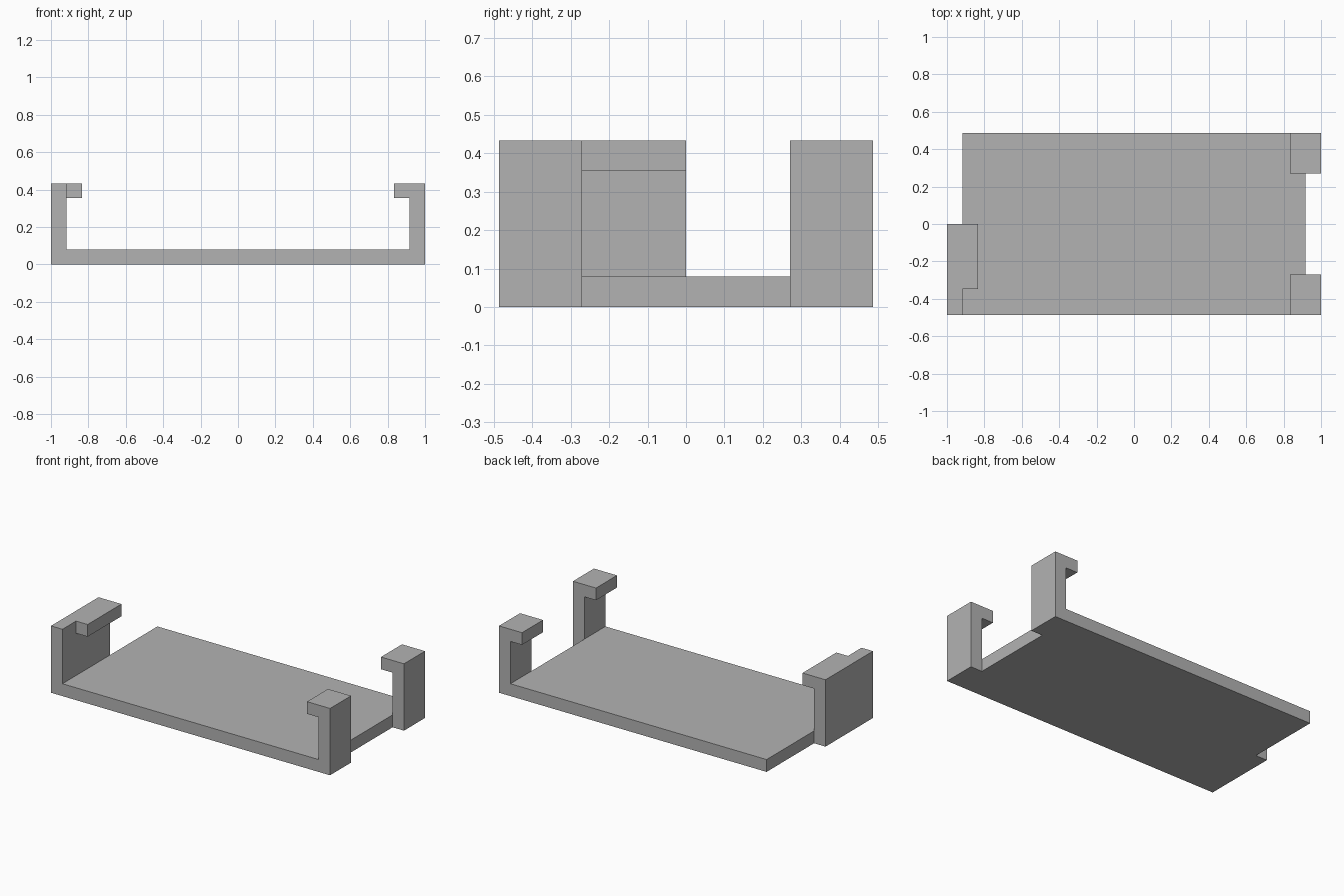
import bpy
import bmesh

cube = bpy.data.objects.get("Cube")
if cube:
    bpy.data.objects.remove(cube, do_unlink=True)

# Single plain grey material
grey = bpy.data.materials.new("plain grey")
grey.use_nodes = True
colour = (0.45, 0.45, 0.45, 1)
grey.diffuse_color = colour
grey.node_tree.nodes["Principled BSDF"].inputs["Base Color"].default_value = colour

# Shared dimensions
HALF_X, HALF_Y = 1.0, 0.486
INNER, LIP_X = 0.918, 0.835
FLOOR, LIP_Z, TOP = 0.08, 0.354, 0.433
CLIP_Y = 0.271


def extrude_profile(bm, profile, y0, y1):
    """Extrude an x-z outline from y0 to y1."""
    face = bm.faces.new([bm.verts.new((x, y0, z)) for x, z in profile])
    moved = bmesh.ops.extrude_face_region(bm, geom=[face])["geom"]
    verts = [v for v in moved if isinstance(v, bmesh.types.BMVert)]
    bmesh.ops.translate(bm, verts=verts, vec=(0, y1 - y0, 0))


def make_part(name, *pieces):
    bm = bmesh.new()
    for profile, y0, y1 in pieces:
        extrude_profile(bm, profile, y0, y1)
    bmesh.ops.recalc_face_normals(bm, faces=bm.faces)
    mesh = bpy.data.meshes.new(name)
    bm.to_mesh(mesh)
    bm.free()
    mesh.materials.append(grey)
    obj = bpy.data.objects.new(name, mesh)
    bpy.context.collection.objects.link(obj)


def rect(x0, x1, z0, z1):
    return [(x0, z0), (x1, z0), (x1, z1), (x0, z1)]


# Flat tray floor
make_part("tray_floor", (rect(-INNER, INNER, 0, FLOOR), -HALF_Y, HALF_Y))

# Two hooked corner clips on the -x-opposite end
hook = [(INNER, 0), (HALF_X, 0), (HALF_X, TOP),
        (LIP_X, TOP), (LIP_X, LIP_Z), (INNER, LIP_Z)]
make_part("front_clip", (hook, -HALF_Y, -CLIP_Y))
make_part("back_clip", (hook, CLIP_Y, HALF_Y))

# Long side wall whose lip stops short of the front corner
wall = rect(-HALF_X, -INNER, 0, TOP)
lip_hook = [(-x, z) for x, z in hook]
make_part("side_wall", (wall, -HALF_Y, -0.347), (lip_hook, -0.347, 0))
